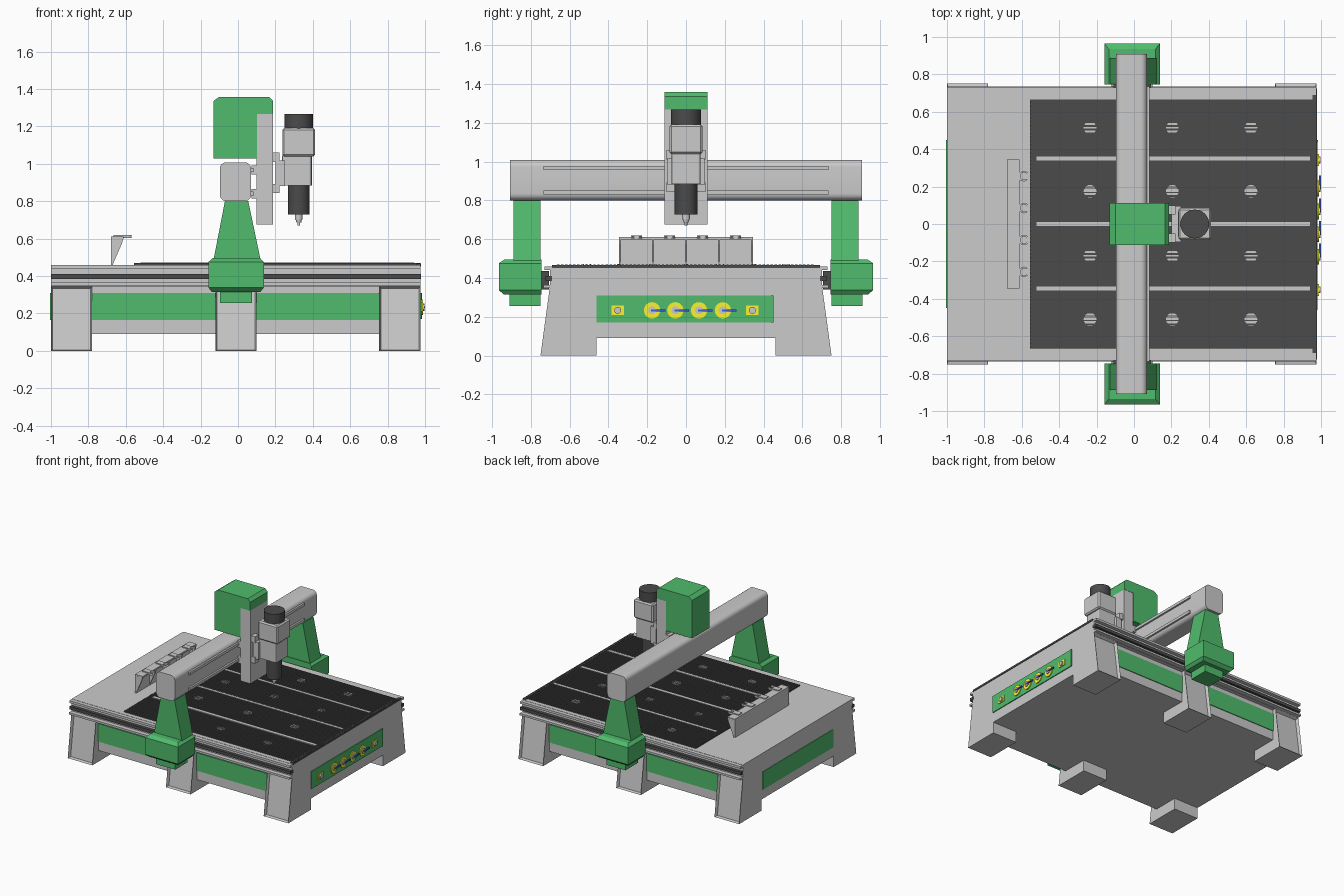
import bpy, bmesh
from math import sin, cos, pi, radians
from mathutils import Matrix, Vector

if "Cube" in bpy.data.objects:
    bpy.data.objects.remove(bpy.data.objects["Cube"])


def mat(name, r, g, b):
    m = bpy.data.materials.new(name)
    m.diffuse_color = (r, g, b, 1)
    m.use_nodes = True
    m.node_tree.nodes["Principled BSDF"].inputs["Base Color"].default_value = m.diffuse_color
    return m


GREEN = mat("green_paint", 0.08, 0.5, 0.15)
DARK = mat("dark_plastic", 0.07, 0.07, 0.07)
YELLOW = mat("yellow_valve", 0.95, 0.9, 0.03)
BLUE = mat("blue_handle", 0.05, 0.12, 0.6)


def finish(name, bm, m=None, bevel=0, segs=1, smooth=False):
    bmesh.ops.recalc_face_normals(bm, faces=bm.faces[:])
    if bevel:
        bmesh.ops.bevel(bm, geom=bm.edges[:], offset=bevel, segments=segs,
                        profile=0.5, affect='EDGES')
    me = bpy.data.meshes.new(name)
    bm.to_mesh(me)
    bm.free()
    ob = bpy.data.objects.new(name, me)
    bpy.context.collection.objects.link(ob)
    if m:
        me.materials.append(m)
    if smooth:
        bpy.ops.object.select_all(action='DESELECT')
        ob.select_set(True)
        bpy.context.view_layer.objects.active = ob
        bpy.ops.object.shade_smooth_by_angle(angle=radians(35))
    return ob


def loft(name, rings, m=None, bevel=0, recess=None):
    """Stack of rectangles (z, x0, x1, y0, y1); recess = (side sign, rim, depth)."""
    bm = bmesh.new()
    loops = [[bm.verts.new(p) for p in ((x0, y0, z), (x1, y0, z), (x1, y1, z), (x0, y1, z))]
             for z, x0, x1, y0, y1 in rings]
    for a, b in zip(loops, loops[1:]):
        for i in range(4):
            j = (i + 1) % 4
            bm.faces.new((a[i], a[j], b[j], b[i]))
    bm.faces.new(loops[0])
    bm.faces.new(loops[-1])
    if recess:
        s, rim, depth = recess
        bmesh.ops.recalc_face_normals(bm, faces=bm.faces[:])
        outer = [f for f in bm.faces if f.normal.y * s > 0.7]
        bmesh.ops.inset_individual(bm, faces=outer, thickness=rim, depth=-depth)
    return finish(name, bm, m, bevel)


def box(name, x0, x1, y0, y1, z0, z1, m=None, bevel=0):
    return loft(name, [(z0, x0, x1, y0, y1), (z1, x0, x1, y0, y1)], m, bevel)


def prism(name, pts, axis, a, b, m=None, smooth=False):
    """Extrude a 2D outline along an axis; outline uses the other two axes in order."""
    bm = bmesh.new()
    k = "xyz".index(axis)
    place = lambda p, d: Vector((*p[:k], d, *p[k:]))
    lo = [bm.verts.new(place(p, a)) for p in pts]
    hi = [bm.verts.new(place(p, b)) for p in pts]
    for i in range(len(pts)):
        j = (i + 1) % len(pts)
        bm.faces.new((lo[i], lo[j], hi[j], hi[i]))
    bm.faces.new(lo)
    bm.faces.new(hi)
    return finish(name, bm, m, smooth=smooth)


def cyl(name, c, r, depth, axis='z', m=None, r2=None, n=32):
    bm = bmesh.new()
    rot = Matrix.Rotation(pi / 2, 4, 'Y') if axis == 'x' else Matrix()
    bmesh.ops.create_cone(bm, cap_ends=True, segments=n, radius1=r,
                          radius2=r if r2 is None else r2, depth=depth,
                          matrix=Matrix.Translation(c) @ rot)
    return finish(name, bm, m, smooth=True)


def rounded(x0, x1, y0, y1, r, n=6):
    return [(cx + r * cos(t), cy + r * sin(t))
            for q, (cx, cy) in enumerate(((x1 - r, y1 - r), (x0 + r, y1 - r),
                                          (x0 + r, y0 + r), (x1 - r, y0 + r)))
            for t in [(q + i / n) * pi / 2 for i in range(n + 1)]]


# Base frame
box("base_body", -1, 0.975, -0.67, 0.67, 0.09, 0.35)
box("table_frame", -1, 0.975, -0.70, 0.70, 0.345, 0.46)
for s, side in ((-1, "front"), (1, "back")):
    span = lambda a, b: sorted((s * a, s * b))
    # Tapered channel legs
    for x0, x1, name in ((-1, -0.78, "left"), (-0.12, 0.10, "middle"), (0.755, 0.975, "right")):
        loft(f"{side}_{name}_leg", [(0, x0, x1, *span(0.46, 0.75)),
                                    (0.345, x0, x1, *span(0.46, 0.703))],
             recess=(s, 0.012, 0.025))
    for x0, x1, name in ((-0.78, -0.12, "left"), (0.10, 0.755, "right")):
        box(f"{side}_{name}_side_panel", x0, x1, *span(0.66, 0.676), 0.165, 0.31, GREEN)
    # Long guide rails on the table sides
    box(f"{side}_lower_ledge", -1, 0.975, *span(0.69, 0.735), 0.348, 0.364)
    box(f"{side}_guide_rail", -1.0, 0.978, *span(0.69, 0.725), 0.385, 0.41, DARK)
    box(f"{side}_upper_ledge", -1, 0.975, *span(0.69, 0.73), 0.44, 0.458)
    box(f"{side}_rail_carriage", -0.11, 0.09, *span(0.705, 0.75), 0.34, 0.435, DARK)

    # Gantry upright, foot and drive housing
    loft(f"{side}_gantry_upright", [(0.49, -0.13, 0.12, *span(0.75, 0.888)),
                                    (0.80, -0.07, 0.055, *span(0.75, 0.888))], GREEN)
    loft(f"{side}_gantry_foot", [(0.315, -0.14, 0.12, *span(0.745, 0.94)),
                                 (0.338, -0.158, 0.138, *span(0.745, 0.965)),
                                 (0.475, -0.158, 0.138, *span(0.745, 0.965)),
                                 (0.495, -0.135, 0.115, *span(0.745, 0.935))], GREEN)
    box(f"{side}_drive_housing", -0.095, 0.075, *span(0.75, 0.91), 0.255, 0.32, GREEN)

# Ribbed work bed
n, w = 64, 1.33
comb = [(-w / 2, 0.455)]
for i in range(n):
    y = -w / 2 + i * w / n
    comb += [(y, 0.469), (y + 0.6 * w / n, 0.469),
             (y + 0.6 * w / n, 0.463), (y + w / n, 0.463)]
comb.append((w / 2, 0.455))
prism("ribbed_bed", comb, 'x', -0.555, 0.975, DARK)
box("bed_end_edge", 0.955, 0.979, -0.69, 0.69, 0.452, 0.467, DARK)
for i, y in enumerate((-0.345, 0, 0.35)):
    box(f"bed_divider_{i}", -0.52, 0.94, y - 0.011, y + 0.011, 0.46, 0.471)
for i, x in enumerate((-0.235, 0.205, 0.625)):
    for j, y in enumerate((-0.51, -0.17, 0.175, 0.515)):
        cyl(f"suction_port_{i}_{j}", (x, y, 0.463), 0.034, 0.004)
        for k in (-1, 0, 1):
            h = 0.034 if k == 0 else 0.026
            box(f"port_bar_{i}_{j}_{k + 1}", x - h, x + h, y + k * 0.018 - 0.003,
                y + k * 0.018 + 0.003, 0.462, 0.471)

# Tool rack
box("rack_plate", -0.68, -0.668, -0.345, 0.345, 0.46, 0.60)
box("rack_shelf", -0.68, -0.612, -0.345, 0.345, 0.598, 0.61)
for i in range(5):
    y = -0.341 + i * 0.1705
    prism(f"rack_gusset_{i}", [(-0.67, 0.46), (-0.67, 0.60), (-0.613, 0.60), (-0.62, 0.575)],
          'y', y - 0.005, y + 0.005)
for i in range(4):
    y = -0.256 + i * 0.1705
    arc = [radians(45 + 270 * k / 12) for k in range(13)]
    fork = [(-0.588 + 0.028 * cos(t), y + 0.028 * sin(t)) for t in arc]
    fork += [(-0.588 + 0.019 * cos(t), y + 0.019 * sin(t)) for t in reversed(arc)]
    prism(f"tool_fork_{i}", fork, 'z', 0.603, 0.618)
    box(f"fork_mount_{i}", -0.665, -0.605, y - 0.022, y + 0.022, 0.605, 0.618)

# Control panels and valves
box("valve_panel", 0.96, 0.982, -0.46, 0.45, 0.17, 0.31, GREEN)
box("valve_panel_edge", 0.96, 0.985, 0.437, 0.45, 0.17, 0.31, GREEN)
box("left_end_panel", -1.004, -0.98, -0.45, 0.45, 0.165, 0.31, GREEN)
for i, y in enumerate((-0.175, -0.055, 0.067, 0.19)):
    cyl(f"valve_disc_{i}", (0.983, y, 0.233), 0.042, 0.012, 'x', YELLOW)
    cyl(f"valve_hub_{i}", (0.989, y, 0.233), 0.02, 0.014, 'x')
    box(f"valve_handle_{i}", 0.990, 1.0, y - 0.005, y + 0.07, 0.228, 0.238, BLUE)
for i, y in enumerate((-0.352, 0.342)):
    box(f"switch_plate_{i}", 0.975, 0.988, y - 0.032, y + 0.032, 0.21, 0.257, YELLOW)
    cyl(f"switch_knob_{i}", (0.99, y, 0.233), 0.018, 0.016, 'x')

# Gantry beam with linear rails
prism("gantry_beam", rounded(-0.097, 0.07, 0.80, 1.008, 0.035), 'y', -0.908, 0.908, smooth=True)
for z, name in ((0.84, "lower"), (0.967, "upper")):
    box(f"{name}_beam_rail", 0.065, 0.084, -0.735, 0.735, z - 0.011, z + 0.011)
    for j, y in enumerate((-0.075, 0.075)):
        box(f"{name}_beam_carriage_{j}", 0.073, 0.105, y - 0.035, y + 0.035, z - 0.025, z + 0.025)

# Z column and hood
box("z_column", 0.10, 0.188, -0.11, 0.11, 0.675, 1.268)
prism("hood", [(-0.132, 1.028), (0.101, 1.028), (0.101, 1.266), (0.188, 1.266), (0.188, 1.335),
               (0.165, 1.358), (-0.1, 1.358), (-0.132, 1.335)], 'y', -0.112, 0.112, GREEN)
for s in (-1, 1):
    for z in (0.868, 1.035):
        box(f"z_carriage_{s}_{z}", 0.185, 0.222, s * 0.075 - 0.025, s * 0.075 + 0.025,
            z - 0.025, z + 0.025)
box("spindle_plate", 0.20, 0.25, -0.095, 0.095, 0.88, 1.018)

# Spindle
prism("spindle_clamp", rounded(0.235, 0.395, -0.076, 0.076, 0.012, 2), 'z', 0.885, 1.045)
box("spindle_motor", 0.237, 0.413, -0.086, 0.086, 1.04, 1.19, bevel=0.01)
cyl("motor_fan_cap", (0.325, 0, 1.227), 0.077, 0.08, m=DARK)
cyl("spindle_barrel", (0.325, 0, 0.81), 0.058, 0.165, m=DARK)
cyl("spindle_nose", (0.325, 0, 0.717), 0.02, 0.03)
cyl("collet", (0.325, 0, 0.697), 0.013, 0.022, r2=0.018)
cyl("cutting_tool", (0.325, 0, 0.683), 0.007, 0.026, n=12)
